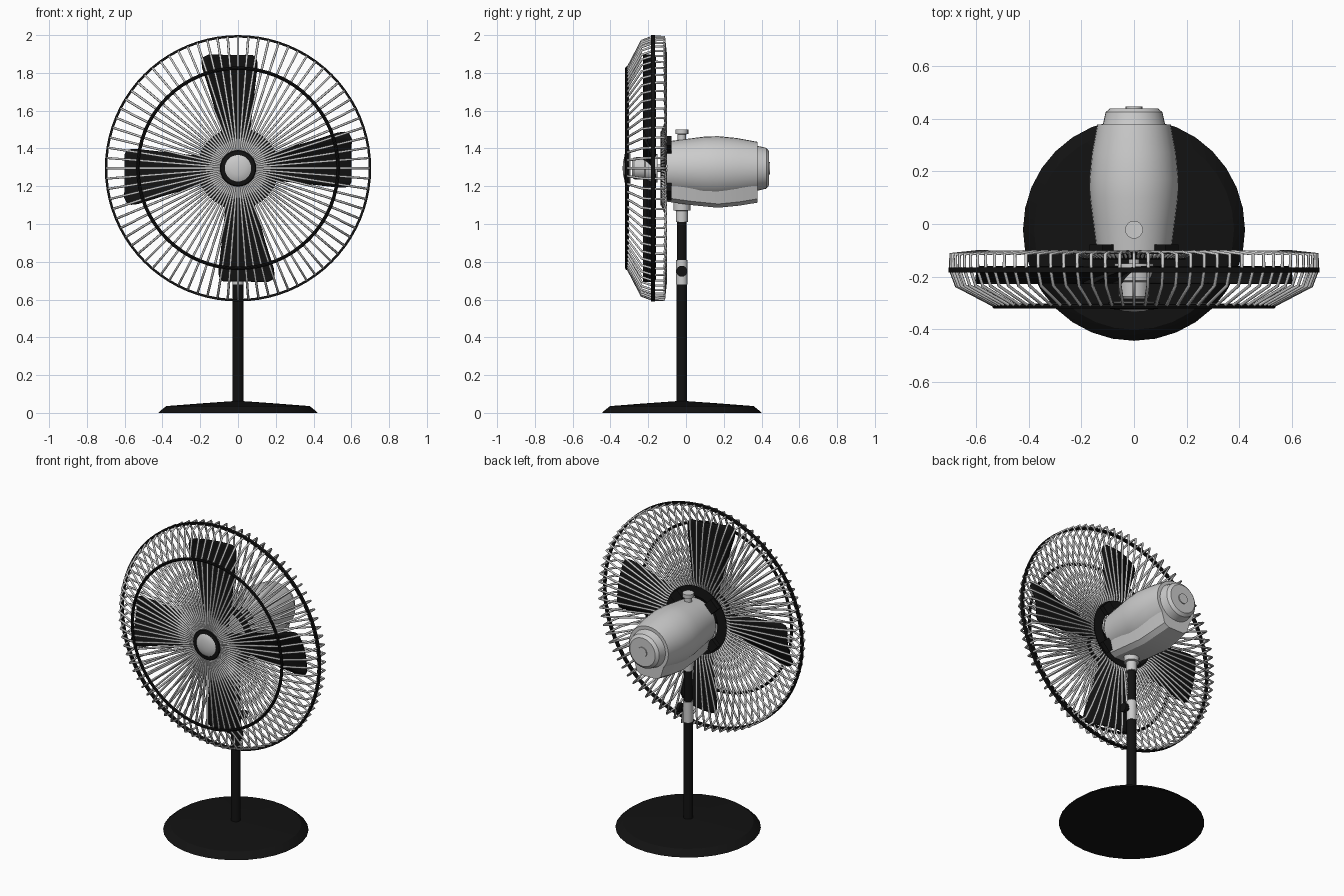
import bpy, bmesh, math
from mathutils import Matrix, Vector

if "Cube" in bpy.data.objects:
    bpy.data.objects.remove(bpy.data.objects["Cube"])

AXIS_Z = 1.295      # height of the fan axis
POLE_Y = -0.022     # depth of the stand axis

black = bpy.data.materials.new("black_plastic")
black.diffuse_color = (0.006, 0.006, 0.006, 1)
black.use_nodes = True
black.node_tree.nodes["Principled BSDF"].inputs["Base Color"].default_value = black.diffuse_color


def finish(name, bm, mat=None, smooth=True):
    bmesh.ops.recalc_face_normals(bm, faces=bm.faces)
    me = bpy.data.meshes.new(name)
    bm.to_mesh(me)
    bm.free()
    ob = bpy.data.objects.new(name, me)
    bpy.context.collection.objects.link(ob)
    if mat:
        me.materials.append(mat)
    if smooth:
        bpy.ops.object.select_all(action='DESELECT')
        ob.select_set(True)
        bpy.context.view_layer.objects.active = ob
        bpy.ops.object.shade_smooth_by_angle(angle=math.radians(30))
    return ob


def lathe(name, profile, axis='Y', n=32, mat=None, loc=None, ring=False):
    """Revolve (radius, position along axis); ring closes the cross-section."""
    rot = {'X': Matrix.Rotation(math.pi / 2, 4, 'Y'),
           'Y': Matrix.Rotation(-math.pi / 2, 4, 'X'), 'Z': Matrix()}[axis]
    if loc is None:
        loc = (0, 0, AXIS_Z) if axis == 'Y' else (0, POLE_Y, 0)
    m = Matrix.Translation(loc) @ rot
    bm = bmesh.new()
    rows = [[bm.verts.new(m @ Vector((r * math.cos(2 * math.pi * i / n),
                                      r * math.sin(2 * math.pi * i / n), h)))
             for i in range(n)] for r, h in profile]
    pairs = list(zip(rows, rows[1:])) + ([(rows[-1], rows[0])] if ring else [])
    for a, b in pairs:
        for i in range(n):
            j = (i + 1) % n
            bm.faces.new((a[i], a[j], b[j], b[i]))
    if not ring:
        bm.faces.new(rows[0])
        bm.faces.new(rows[-1])
    return finish(name, bm, mat)


def torus(name, radius, y, minor, mat, n=64):
    prof = [(radius + minor * math.cos(k * math.pi / 4), y + minor * math.sin(k * math.pi / 4))
            for k in range(8)]
    return lathe(name, prof, n=n, mat=mat, ring=True)


# Stand: base disc, pole, height collar with its knob, neck
lathe("base", [(0.422, 0), (0.415, 0.008), (0.38, 0.036), (0.2, 0.05), (0.03, 0.062)], 'Z', 32, black)
lathe("lower_pole", [(0.028, 0.05), (0.028, 0.69)], 'Z', 20, black)
lathe("height_collar", [(0.03, 0.68), (0.03, 0.81)], 'Z', 20)
lathe("upper_pole", [(0.025, 0.80), (0.025, 1.02)], 'Z', 20, black)
lathe("height_knob", [(0.012, 0), (0.012, 0.04), (0.029, 0.045), (0.029, 0.065)], 'X', 16, black,
      (0, POLE_Y, 0.75))
lathe("neck", [(0.032, 1.01), (0.032, 1.07), (0.045, 1.072), (0.045, 1.13)], 'Z', 20)

# Motor housing, rear cap and oscillation knob
lathe("motor_housing", [(0.142, -0.1), (0.155, 0.0), (0.168, 0.1), (0.17, 0.17),
                        (0.16, 0.27), (0.14, 0.378)])
lathe("motor_rear_cap", [(0.122, 0.37), (0.117, 0.385), (0.108, 0.425), (0.09, 0.44)])
lathe("rear_screw", [(0.032, 0.43), (0.032, 0.446)], n=16)
lathe("oscillation_knob", [(0.022, 1.40), (0.022, 1.475), (0.034, 1.476), (0.034, 1.5)], 'Z', 16)

# Keel-shaped gearbox under the motor
bm = bmesh.new()
rows = []
for y, top, bottom, z in [(-0.1, 0.11, 0.085, 1.118), (0.03, 0.12, 0.09, 1.1),
                          (0.17, 0.125, 0.09, 1.086), (0.28, 0.12, 0.085, 1.097),
                          (0.378, 0.105, 0.075, 1.113)]:
    rows.append([bm.verts.new((x, y, h)) for x, h in
                 [(-top, 1.2), (-bottom - 0.01, z + 0.02), (-bottom + 0.02, z),
                  (bottom - 0.02, z), (bottom + 0.01, z + 0.02), (top, 1.2)]])
for a, b in zip(rows, rows[1:]):
    for i in range(6):
        j = (i + 1) % 6
        bm.faces.new((a[i], a[j], b[j], b[i]))
bm.faces.new(rows[0])
bm.faces.new(rows[-1])
finish("gearbox", bm)

# Rear guard mount: black ring and four clips
lathe("guard_mount", [(0.15, -0.135), (0.195, -0.135), (0.215, -0.105), (0.15, -0.105)],
      n=40, mat=black, ring=True)
bm = bmesh.new()
for k in range(4):
    m = (Matrix.Translation((0, 0, AXIS_Z)) @ Matrix.Rotation(math.pi / 4 + k * math.pi / 2, 4, 'Y')
         @ Matrix.Translation((0.175, -0.1, 0)) @ Matrix.Diagonal((0.06, 0.045, 0.07, 1)))
    bmesh.ops.create_cube(bm, size=1, matrix=m)
finish("guard_clips", bm, black, False)

# Drive shaft, blade hub
lathe("drive_shaft", [(0.02, -0.27), (0.02, -0.09)], n=16)
lathe("blade_hub", [(0.05, -0.285), (0.058, -0.275), (0.06, -0.22), (0.075, -0.215), (0.075, -0.15)], n=24)

# Four pitched blades
bm = bmesh.new()
STEPS = 8
for k in range(4):
    turn = Matrix.Translation((0, 0, AXIS_Z)) @ Matrix.Rotation(k * math.pi / 2, 4, 'Y')
    rows = []
    for r, left, right in [(0.05, -0.05, 0.045), (0.2, -0.088, 0.065), (0.38, -0.14, 0.085),
                           (0.53, -0.188, 0.102), (0.565, -0.192, 0.102),
                           (0.588, -0.182, 0.096), (0.6, -0.155, 0.075)]:
        row = []
        for i in range(STEPS + 1):
            u = i / STEPS
            y = -0.185 + 0.06 * (u - 0.5) + 0.02 * (4 * u * (1 - u) - 0.5)
            row.append(bm.verts.new(turn @ Vector((left + (right - left) * u, y, r))))
        rows.append(row)
    for a, b in zip(rows, rows[1:]):
        for i in range(STEPS):
            bm.faces.new((a[i], a[i + 1], b[i + 1], b[i]))
blades = finish("blades", bm, black)
solid = blades.modifiers.new("thickness", 'SOLIDIFY')
solid.thickness = 0.008
solid.offset = 0


def wires(name, path, count=80, radius=0.0065):
    """Radial wires: sweep a square section along a (radius, depth) path, repeated round the axis."""
    cu = bpy.data.curves.new(name, 'CURVE')
    cu.dimensions = '3D'
    cu.bevel_depth = radius
    cu.bevel_resolution = 1
    cu.use_fill_caps = True
    for k in range(count):
        a = 2 * math.pi * k / count
        sp = cu.splines.new('POLY')
        sp.points.add(len(path) - 1)
        for p, (r, y) in zip(sp.points, path):
            p.co = (r * math.sin(a), y, AXIS_Z + r * math.cos(a), 1)
    ob = bpy.data.objects.new(name, cu)
    bpy.context.collection.objects.link(ob)
    bpy.ops.object.select_all(action='DESELECT')
    ob.select_set(True)
    bpy.context.view_layer.objects.active = ob
    bpy.ops.object.convert(target='MESH')


# Wire guard, front and rear halves, with their black hoops
wires("front_guard_wires", [(0.085, -0.31), (0.535, -0.308), (0.675, -0.235), (0.697, -0.175)])
wires("rear_guard_wires", [(0.697, -0.175), (0.697, -0.115), (0.6, -0.106), (0.24, -0.108), (0.185, -0.13)])
torus("front_hoop", 0.53, -0.313, 0.009, black)
lathe("rim_band", [(0.692, -0.185), (0.705, -0.185), (0.705, -0.165), (0.692, -0.165)],
      n=80, mat=black, ring=True)

# Front centre badge: black ring with a grey dome
lathe("badge_ring", [(0.07, -0.325), (0.092, -0.322), (0.1, -0.31), (0.098, -0.298), (0.07, -0.298)],
      n=32, mat=black, ring=True)
lathe("badge_dome", [(0.078, -0.295), (0.076, -0.318), (0.06, -0.327), (0.035, -0.333), (0.01, -0.335)])
